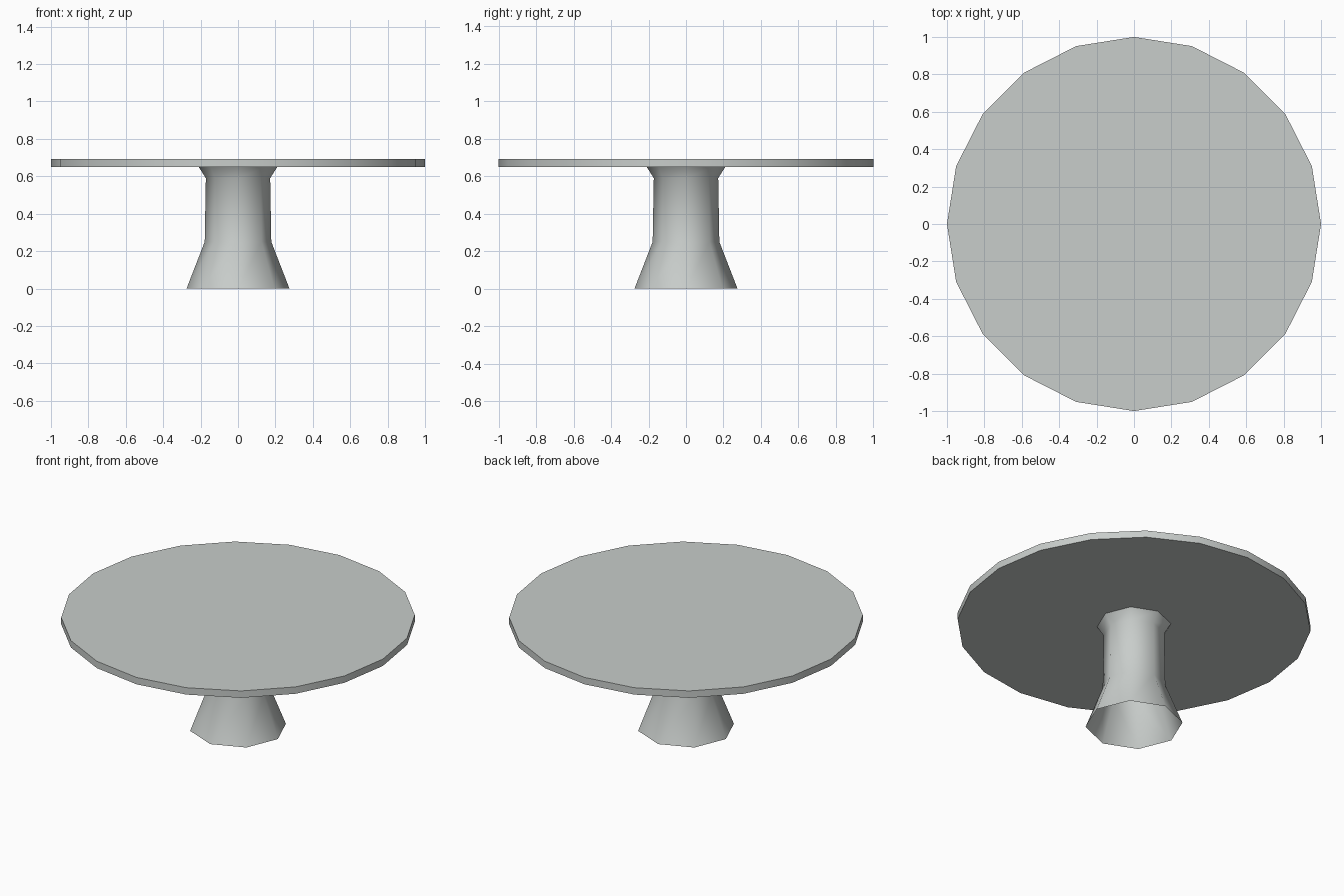
import bpy, bmesh, math

if "Cube" in bpy.data.objects:
    bpy.data.objects.remove(bpy.data.objects["Cube"])

grey = bpy.data.materials.new("pale_grey")
grey.use_nodes = True
color = (0.58, 0.61, 0.595, 1)
grey.diffuse_color = color
grey.node_tree.nodes["Principled BSDF"].inputs["Base Color"].default_value = color


def lathe(name, profile, sides, capped, smooth_angle):
    """Spin a list of (radius, height) points around z."""
    bm = bmesh.new()
    rings = []
    for radius, z in profile:
        angles = [math.tau * i / sides for i in range(sides)]
        rings.append([bm.verts.new((radius * math.cos(a), radius * math.sin(a), z))
                      for a in angles])
    for low, high in zip(rings, rings[1:]):
        for i in range(sides):
            j = (i + 1) % sides
            bm.faces.new((low[i], low[j], high[j], high[i]))
    if capped:
        bm.faces.new(rings[0][::-1])
        bm.faces.new(rings[-1])
    mesh = bpy.data.meshes.new(name)
    bm.to_mesh(mesh)
    bm.free()
    mesh.materials.append(grey)
    obj = bpy.data.objects.new(name, mesh)
    bpy.context.collection.objects.link(obj)
    bpy.ops.object.select_all(action="DESELECT")
    obj.select_set(True)
    bpy.context.view_layer.objects.active = obj
    bpy.ops.object.shade_smooth_by_angle(angle=math.radians(smooth_angle))
    return obj


# Round slab top
lathe("table_top", [(1, 0.65), (1, 0.693)], 20, True, 30)

# Hollow eight-sided pedestal, flared at foot and collar
lathe("pedestal", [(0.275, 0), (0.178, 0.25), (0.172, 0.59), (0.21, 0.65)], 8, False, 60)
